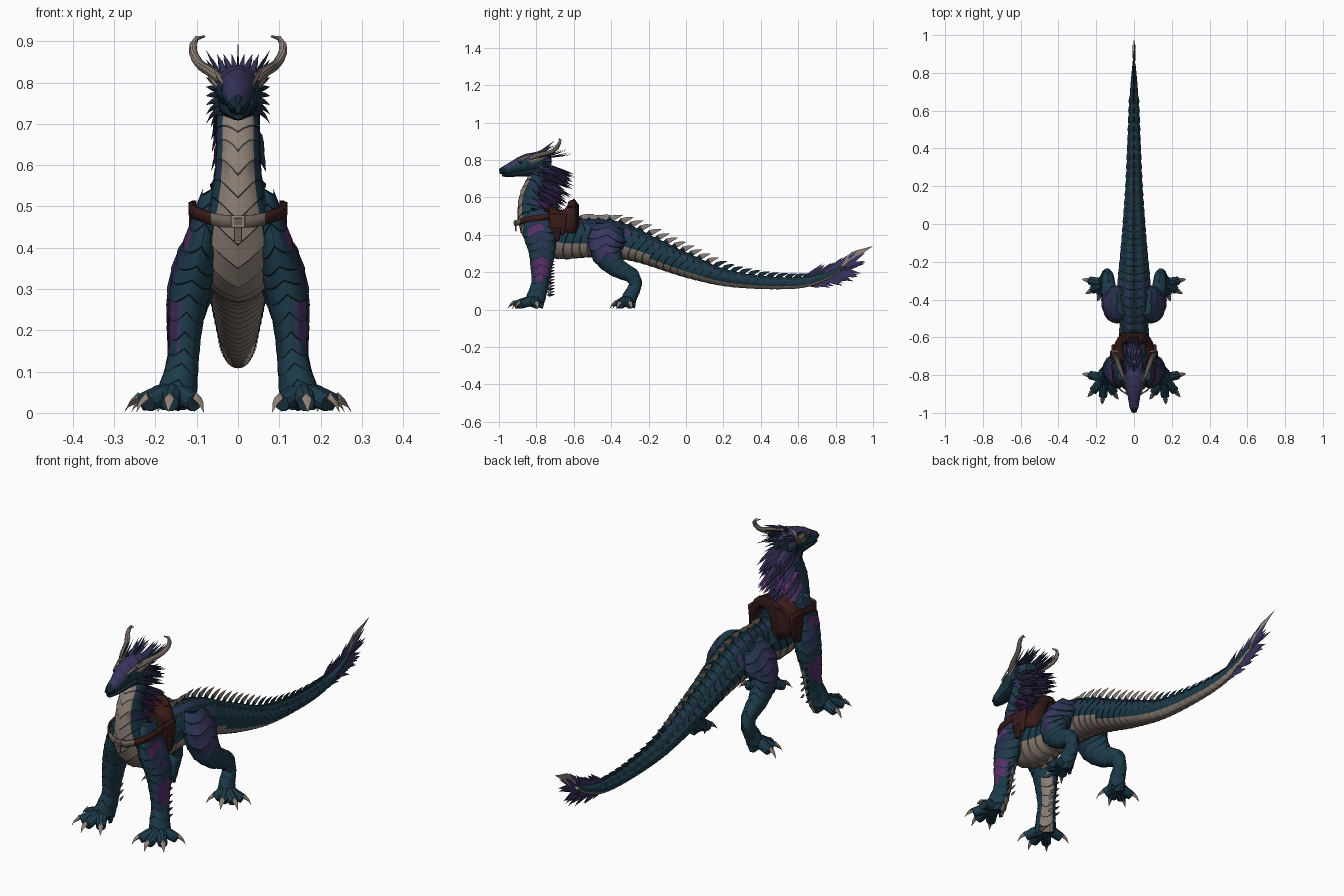
import bpy, bmesh, math, random
from mathutils import Vector

random.seed(7)
X, Y, Z = Vector((1, 0, 0)), Vector((0, 1, 0)), Vector((0, 0, 1))
old = bpy.data.objects.get("Cube")
if old:
    bpy.data.objects.remove(old, do_unlink=True)

# Palette
PALETTE = [("teal_scale", (.012, .044, .068)), ("deep_teal", (.008, .024, .038)),
           ("indigo", (.042, .036, .115)), ("dark_violet", (.022, .019, .058)),
           ("magenta", (.105, .03, .15)), ("bone", (.27, .217, .182)),
           ("belly_crease", (.15, .118, .1)), ("leather", (.04, .011, .01)),
           ("dark_leather", (.022, .008, .008)), ("dusk_blue", (.02, .034, .082))]
TEAL, DEEP, INDIGO, VIOLET, MAGENTA, BONE, CREASE, LEATHER, STRAP, DUSK = range(len(PALETTE))
MATS = []
for label, rgb in PALETTE:
    m = bpy.data.materials.new(label)
    m.use_nodes = True
    m.diffuse_color = (*rgb, 1)
    bsdf = m.node_tree.nodes["Principled BSDF"]
    bsdf.inputs["Base Color"].default_value = (*rgb, 1)
    bsdf.inputs["Roughness"].default_value = .7
    MATS.append(m)


def finish(bm, name, mirror=False, thick=0, bevel=0):
    bmesh.ops.recalc_face_normals(bm, faces=bm.faces[:])
    me = bpy.data.meshes.new(name)
    bm.to_mesh(me)
    bm.free()
    for m in MATS:
        me.materials.append(m)
    ob = bpy.data.objects.new(name, me)
    bpy.context.collection.objects.link(ob)
    bpy.ops.object.select_all(action='DESELECT')
    ob.select_set(True)
    bpy.context.view_layer.objects.active = ob
    bpy.ops.object.shade_smooth_by_angle()
    if thick:
        ob.modifiers.new("Thickness", 'SOLIDIFY').thickness = thick
    if bevel:
        b = ob.modifiers.new("Bevel", 'BEVEL')
        b.width, b.segments = bevel, 2
    if mirror:
        ob.modifiers.new("Mirror", 'MIRROR')


class Path:
    """Smooth path through stations (x, y, z, side radius, up radius)."""
    def __init__(self, stations):
        p = [Vector(s) for s in stations]
        p = [p[0] * 2 - p[1]] + p + [p[-1] * 2 - p[-2]]
        self.pts = []
        for a, b, c, d in zip(p, p[1:], p[2:], p[3:]):
            for k in range(16):
                t = k / 16
                self.pts.append((b * 2 + (c - a) * t + (a * 2 - b * 5 + c * 4 - d) * t**2
                                 + (b * 3 - a - c * 3 + d) * t**3) * .5)
        self.pts.append(p[-2])
        self.cum = [0]
        for a, b in zip(self.pts, self.pts[1:]):
            self.cum.append(self.cum[-1] + math.dist(a[:3], b[:3]))
        self.length = self.cum[-1]

    def at(self, s):
        s = min(max(s, 0), self.length)
        i = 0
        while i < len(self.cum) - 2 and self.cum[i + 1] < s:
            i += 1
        t = (s - self.cum[i]) / max(self.cum[i + 1] - self.cum[i], 1e-6)
        return self.pts[i] * (1 - t) + self.pts[i + 1] * t

    def point(self, s, a, k=1, ref=X):
        """Surface point; a is the angle from the underside."""
        q = self.at(s)
        t = Vector(self.at(s + .01)[:3]) - Vector(self.at(s - .01)[:3])
        t.normalize()
        side = (ref - t * ref.dot(t)).normalized()
        up = side.cross(t)
        return Vector(q[:3]) + (side * math.sin(a) * q[3] - up * math.cos(a) * q[4]) * k


def loft(bm, stations, rule, seg=20, plate=.04, chevron=0, lobes=1, saw=.05, ref=X):
    """Skin of overlapping plates; each ends in a narrow crease."""
    path = Path(stations)
    n = max(2, round(path.length / plate))
    step = path.length / n
    rows = []
    for i in range(n):
        rows += [(i * step, 1), ((i + .92) * step, 1 + saw)]
    rows.append((path.length, 1))
    angles = [math.tau * j / seg for j in range(seg)]
    rings = [[bm.verts.new(path.point(s - chevron * abs(math.sin(a * lobes)), a, k, ref))
              for a in angles] for s, k in rows]
    for i, (r0, r1) in enumerate(zip(rings, rings[1:])):
        for j in range(seg):
            k = (j + 1) % seg
            f = bm.faces.new((r0[j], r0[k], r1[k], r1[j]))
            f.material_index = rule(f.calc_center_median(), math.tau * (j + .5) / seg,
                                    i // 2, i % 2 == 1)
    for ring in (rings[0], rings[-1]):
        f = bm.faces.new(ring)
        f.material_index = rule(f.calc_center_median(), 0, 0, False)
    return path


def blade(bm, base, vec, bend, width, axis, mat, flat=.3, tip_mat=None):
    """Curved, tapering diamond-section spike, used for feathers and claws."""
    base, vec, bend = Vector(base), Vector(vec), Vector(bend)
    w = (axis - vec * (axis.dot(vec) / vec.length_squared)).normalized() * width
    h = vec.cross(w).normalized() * width * flat
    rings = []
    for t, k in ((0, .6), (.3, 1), (.65, .65)):
        c = base + vec * t + bend * t * t
        rings.append([bm.verts.new(c + o * k) for o in (w, h, -w, -h)])
    tip = bm.verts.new(base + vec + bend)
    upper = mat if tip_mat is None else tip_mat
    bm.faces.new(rings[0]).material_index = mat
    for j in range(4):
        k = (j + 1) % 4
        for a, b, m in zip(rings, rings[1:], (mat, upper)):
            bm.faces.new((a[j], a[k], b[k], b[j])).material_index = m
        bm.faces.new((rings[-1][j], rings[-1][k], tip)).material_index = upper


def box(name, loc, size, mat, bevel=.008, mirror=False, taper=1):
    bm = bmesh.new()
    bmesh.ops.create_cube(bm, size=1)
    for v in bm.verts:
        k = taper if v.co.z < 0 else 1
        v.co = Vector((v.co.x * size[0], v.co.y * size[1] * k, v.co.z * size[2])) + Vector(loc)
    for f in bm.faces:
        f.material_index = mat
    finish(bm, name, mirror, bevel=bevel)


# Neck, torso and tail as one skin
def body_rule(c, a, i, crease):
    low = min(a, math.tau - a)
    if c.z > .4 and c.y < -.72:
        belly = .8
    else:
        belly = 1.32 if c.y < -.2 else 1.08
    if low < belly:
        return CREASE if crease else BONE
    if crease:
        return DEEP
    if c.z > .5 and c.y < -.7:
        return VIOLET if low > 2 else DUSK if i % 2 else TEAL
    if 1.9 < low < 2.4 and c.y < .35 and i % 4 == 0:
        return INDIGO
    return DEEP if low > 2.75 else DUSK if low > 2.3 and c.y < -.3 else TEAL


SPINE = [(-.79, .77, .045, .045), (-.79, .70, .052, .055), (-.825, .61, .053, .063),
         (-.82, .53, .064, .082), (-.79, .46, .09, .105), (-.735, .41, .1, .12),
         (-.65, .385, .09, .115), (-.54, .38, .073, .1), (-.42, .38, .088, .1),
         (-.29, .35, .083, .088), (-.18, .308, .072, .075), (0, .237, .057, .063),
         (.2, .172, .043, .045), (.42, .144, .033, .034), (.62, .145, .025, .029),
         (.75, .178, .017, .02), (.85, .23, .008, .009)]
bm = bmesh.new()
body = loft(bm, [(0, *s) for s in SPINE], body_rule, seg=24, chevron=.03, lobes=1.5, saw=.035)
finish(bm, "body")

# Spikes along the back and rows of side scales
crest, flank = bmesh.new(), bmesh.new()
s = .56
while s < body.length - .2:
    q = body.at(s)
    size = .043 + .28 * q[4]
    top = body.point(s, math.pi, .93)
    blade(crest, top, (0, size * .95, size * .65), (0, size * .25, -size * .2), size * .24, Z,
          DEEP, .15, BONE if q[1] < .1 else DEEP)
    for a in (2.5, 1.85):
        t = body.point(s + .03, a, 1) - body.point(s, a, 1)
        out = body.point(s, a, 1.3) - body.point(s, a, 1)
        blade(flank, body.point(s, a, .98), t * 1.7 + out * .45, -out * .3, .018,
              t.cross(out), DEEP if a > 2 else TEAL)
    s += .05
finish(crest, "back_spikes")
finish(flank, "side_scales", mirror=True)

# Tail tuft and pale tail fin
bm = bmesh.new()
for i in range(80):
    t = i / 79
    base = body.point(body.length - .24 * (1 - t), math.pi, .2)
    turn = random.choice((1, -1)) * random.uniform(.2, 1)
    d = Vector((random.uniform(-.12, .12), 1, .5 + turn * 1.1)).normalized()
    blade(bm, base, d * random.uniform(.08, .115), Y * .02 + Z * .005, .014, Z,
          random.choice((INDIGO, INDIGO, VIOLET)), .18)
blade(bm, (0, .82, .21), (0, .12, .18), (0, .06, -.05), .028, Y, BONE, .2)
finish(bm, "tail_tuft")


# Head and jaw
def head_rule(c, a, i, crease):
    if math.cos(a) < -.35 and c.y > -.965:
        return VIOLET if crease else INDIGO
    return DEEP if crease or c.y < -.95 else TEAL


HEAD = [(-.998, .738, .012, .013), (-.98, .742, .022, .022), (-.94, .753, .028, .03),
        (-.89, .772, .038, .042), (-.84, .785, .052, .05), (-.78, .785, .054, .055),
        (-.72, .775, .038, .042)]
JAW = [(-.985, .717, .012, .006), (-.95, .72, .022, .011), (-.88, .728, .033, .016),
       (-.8, .738, .046, .024), (-.75, .75, .038, .024)]
bm = bmesh.new()
loft(bm, [(0, *s) for s in HEAD], head_rule, saw=.03, chevron=.012, lobes=2)
finish(bm, "head")
bm = bmesh.new()
loft(bm, [(0, *s) for s in JAW], lambda c, a, i, k: DEEP, saw=.02)
finish(bm, "jaw")
bm = bmesh.new()
bmesh.ops.create_uvsphere(bm, u_segments=10, v_segments=6, radius=.008)
bmesh.ops.translate(bm, verts=bm.verts[:], vec=(.037, -.882, .787))
for f in bm.faces:
    f.material_index = DEEP
finish(bm, "eyes", mirror=True)

# Curled horns
bm = bmesh.new()
loft(bm, [(.042, -.83, .81, .013, .013), (.068, -.78, .828, .0125, .0125),
          (.093, -.715, .845, .0115, .0115), (.109, -.685, .875, .01, .01),
          (.104, -.672, .904, .007, .007), (.08, -.68, .912, .002, .002)],
     lambda c, a, i, k: BONE, seg=10, plate=.02, ref=Vector((.4, -.5, .75)))
finish(bm, "horns", mirror=True)

# Brow ridge, cheek and crown feathers
bm = bmesh.new()
blade(bm, (.036, -.9, .797), (.02, .09, .03), (.005, .01, .01), .009, Z, BONE, .5)
blade(bm, (.05, -.84, .79), (.022, .1, .02), (.004, .01, .01), .009, Z, BONE, .4)
for i in range(9):
    t = i / 8
    blade(bm, (.044, -.84 + .05 * random.random(), .735 + .09 * t),
          (.036, .06 + .05 * t, -.01 + .05 * t), (-.002, .02, -.025 + .04 * t), .008, Z,
          (VIOLET, DEEP, DUSK)[i % 3])
for i in range(16):
    blade(bm, (.045 * random.random(), -.83 + .007 * i, .815),
          (.03 * random.random(), .1, .045 * random.random()), (0, .02, .012), .008, X,
          (VIOLET, INDIGO, DEEP)[i % 3])
finish(bm, "head_feathers", mirror=True)

# Mane down the neck, with one tall feather on the crown
bm = bmesh.new()
blade(bm, (0, -.8, .82), (0, .08, .07), (0, .02, .015), .008, Z, VIOLET)
for i in range(200):
    s = random.uniform(-.03, .31)
    a = math.pi + random.uniform(-1.25, 1.25)
    root = body.point(s, a, .92)
    d = Vector((random.uniform(-.1, .1) - math.sin(a - math.pi) * .12, .8, -.2 - s * 2))
    size = random.uniform(.095, .155) * (1 - s)
    low_side = s > .08 and abs(a - math.pi) > .5
    blade(bm, root, d.normalized() * size, (0, .015, -.012), .012, X + Z,
          random.choice((MAGENTA, INDIGO, MAGENTA, VIOLET) if low_side else
                        (VIOLET, INDIGO, VIOLET)))
finish(bm, "mane")


# Legs, with bright patches on the outer side
def leg_rule(c, a, i, crease):
    if crease:
        return DEEP
    out, back = math.sin(a), -math.cos(a)
    if c.y < -.6:
        if back > .25 and out < -.1 and c.z < .24:
            return BONE
        if out > .3 and .16 < c.z < .27:
            return MAGENTA if out > .7 else INDIGO
        if out > .65 and back < .2 and .4 < c.z < .46:
            return MAGENTA
        return DUSK if out > .7 and c.z > .3 else TEAL
    if out > .4 and back < .5 and .28 < c.z < .42:
        return INDIGO
    return DUSK if out > 0 and c.z > .3 else TEAL


FRONT_LEG = [(.06, -.775, .54, .025, .05), (.084, -.785, .43, .04, .085),
             (.112, -.77, .32, .049, .072), (.126, -.775, .22, .041, .055),
             (.131, -.78, .14, .036, .045), (.143, -.8, .07, .044, .05),
             (.155, -.815, .022, .048, .05)]
HIND_LEG = [(.05, -.41, .45, .04, .07), (.088, -.425, .38, .057, .098),
            (.115, -.425, .3, .055, .08), (.13, -.37, .225, .042, .052),
            (.138, -.29, .182, .033, .04), (.142, -.27, .13, .029, .034),
            (.15, -.3, .07, .036, .038), (.16, -.315, .02, .042, .042)]
FRONT_TOES = [(.235, -.8), (.218, -.885), (.165, -.915), (.105, -.895)]
HIND_TOES = [(.235, -.3), (.222, -.35), (.18, -.372), (.128, -.36)]
for name, leg, toes in (("front", FRONT_LEG, FRONT_TOES), ("hind", HIND_LEG, HIND_TOES)):
    bm = bmesh.new()
    loft(bm, leg, leg_rule, seg=24, plate=.045, chevron=-.022, lobes=2, saw=.04)
    finish(bm, name + "_legs", mirror=True)
    feet, claws = bmesh.new(), bmesh.new()
    ax, ay = leg[-1][:2]
    for tx, ty in toes:
        d = Vector((tx - ax, ty - ay, 0))
        mx, my = ax + d.x * .55, ay + d.y * .55
        loft(feet, [(ax, ay, .048, .03, .03), (mx, my, .038, .025, .024),
                    (tx, ty, .024, .021, .021)],
             lambda c, a, i, k: TEAL, seg=10, plate=.035, ref=Z)
        u = d.normalized()
        blade(claws, (tx, ty, .035), u * .042 + Z * .014, -Z * .048, .016, Z, BONE, .8)
    finish(feet, name + "_toes", mirror=True)
    finish(claws, name + "_claws", mirror=True)

# Feathers behind the forelegs, pale on the inner side
bm = bmesh.new()
for i in range(12):
    z = .08 + i * .016
    inner = i % 2
    blade(bm, (.14 - .028 * inner, -.74, z), (.006, .035, -.012), (0, .005, .014), .009, Z,
          BONE if inner else DEEP)
finish(bm, "leg_feathers", mirror=True)

# Saddle seat draped over the back, rounded at the rear
bm = bmesh.new()
tops = (.54, .56, .55, .53, .535, .57, .595, .56)
half_widths = (.1, .11, .112, .112, .11, .1, .085, .06)
grid = []
for i, (top, half) in enumerate(zip(tops, half_widths)):
    row = []
    for j in range(15):
        a = math.radians(-98 + 14 * j)
        row.append(bm.verts.new((half * math.sin(a), -.755 + .026 * i,
                                 .43 + (top - .43) * math.cos(a))))
    grid.append(row)
for i, (r0, r1) in enumerate(zip(grid, grid[1:])):
    for j in range(14):
        f = bm.faces.new((r0[j], r0[j + 1], r1[j + 1], r1[j]))
        f.material_index = STRAP if i in (0, 6) else LEATHER
finish(bm, "saddle_seat", thick=.014)

# Saddle flaps, pouches and bedroll
box("saddle_flaps", (.11, -.685, .455), (.018, .1, .11), LEATHER, mirror=True, taper=.7)
box("saddle_pouches", (.116, -.69, .405), (.02, .045, .07), STRAP, mirror=True, taper=.6)
bm = bmesh.new()
loft(bm, [(-.06, -.62, .545, .012, .012), (-.035, -.61, .56, .022, .022),
          (.035, -.61, .56, .022, .022), (.06, -.62, .545, .012, .012)],
     lambda c, a, i, k: STRAP if k else LEATHER, seg=12, plate=.03, ref=Z)
finish(bm, "bedroll")

# Chest strap with buckle and hanging end
bm = bmesh.new()
strap = [(0, -.912, .463), (.035, -.906, .464), (.066, -.888, .47), (.095, -.86, .48),
         (.113, -.82, .487), (.12, -.75, .495), (.108, -.7, .5)]
cols = [[bm.verts.new((x, y, z + h)) for h in (-.015, .015)] for x, y, z in strap]
for i, (a, b) in enumerate(zip(cols, cols[1:])):
    bm.faces.new((a[0], b[0], b[1], a[1])).material_index = CREASE if i < 2 else LEATHER
finish(bm, "chest_strap", mirror=True, thick=.008)
box("strap_end", (0, -.909, .437), (.02, .008, .04), CREASE, .002)
box("buckle", (0, -.916, .463), (.034, .008, .03), BONE, .003)
box("buckle_inset", (0, -.921, .463), (.02, .004, .017), CREASE, .001)
